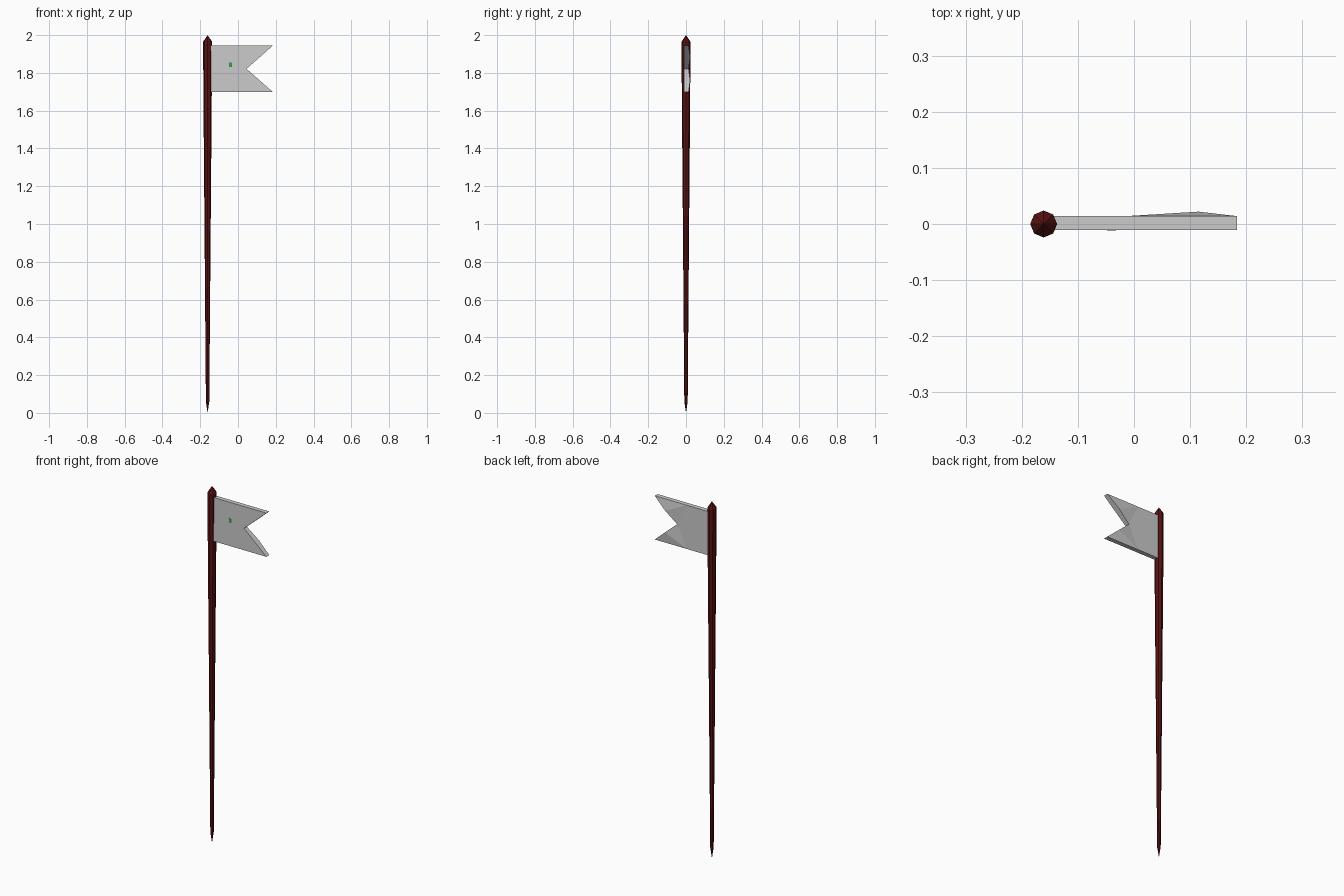
import bpy, bmesh, math

if "Cube" in bpy.data.objects:
    bpy.data.objects.remove(bpy.data.objects["Cube"])

def mat(name, col):
    m = bpy.data.materials.new(name)
    m.diffuse_color = (*col, 1)
    m.use_nodes = True
    m.node_tree.nodes["Principled BSDF"].inputs["Base Color"].default_value = m.diffuse_color
    return m

red = mat("dark_red", (0.10, 0.006, 0.006))
grey = mat("light_grey", (0.6, 0.6, 0.6))
green = mat("green", (0.03, 0.35, 0.06))

def finish(bm, name, m):
    bmesh.ops.remove_doubles(bm, verts=bm.verts, dist=1e-5)
    bmesh.ops.recalc_face_normals(bm, faces=bm.faces)
    me = bpy.data.meshes.new(name)
    bm.to_mesh(me)
    bm.free()
    me.materials.append(m)
    ob = bpy.data.objects.new(name, me)
    bpy.context.collection.objects.link(ob)
    return ob

# pole: eight-sided, tapering to a point, with a pyramid cap
SIDES, PX = 8, -0.161
rings = [(0.06, 0.009), (1.0, 0.0165), (1.6, 0.0215), (1.965, 0.024)]
bm = bmesh.new()
loops = []
for z, r in rings:
    loops.append([bm.verts.new((PX + r * math.cos(i * math.tau / SIDES),
                                r * math.sin(i * math.tau / SIDES), z)) for i in range(SIDES)])
bottom, top = bm.verts.new((PX, 0, 0)), bm.verts.new((PX, 0, 2))
for i in range(SIDES):
    j = (i + 1) % SIDES
    for a, b in zip(loops, loops[1:]):
        bm.faces.new((a[i], a[j], b[j], b[i]))
    bm.faces.new((bottom, loops[0][j], loops[0][i]))
    bm.faces.new((top, loops[-1][i], loops[-1][j]))
finish(bm, "pole", red)

# swallowtail flag: half outline mirrored about its middle, thin slab, back slightly bulged
MID, H = 1.8215, 0.1225
half = [(-0.145, H), (-0.015, H), (0.184, H), (0.115, H / 2), (0.045, 0), (-0.015, 0), (-0.145, 0)]
faces = [(0, 6, 5, 1), (1, 5, 4), (1, 4, 3), (1, 3, 2)]
border = [(0, 1), (1, 2), (2, 3), (3, 4), (6, 0)]
bm = bmesh.new()
for s in (1, -1):
    front = [bm.verts.new((x, -0.011, MID + s * z)) for x, z in half]
    back = [bm.verts.new((x, 0.022 if k == 3 else 0.014, MID + s * z)) for k, (x, z) in enumerate(half)]
    for f in faces:
        bm.faces.new([front[k] for k in f])
        bm.faces.new([back[k] for k in f])
    for a, b in border:
        bm.faces.new((front[a], front[b], back[b], back[a]))
finish(bm, "flag", grey)

# small green patch on the flag front
bm = bmesh.new()
bmesh.ops.create_cube(bm, size=1)
for v in bm.verts:
    v.co = (-0.04 + v.co.x * 0.016, -0.011 + v.co.y * 0.002, 1.842 + v.co.z * 0.024)
finish(bm, "flag_patch", green)
